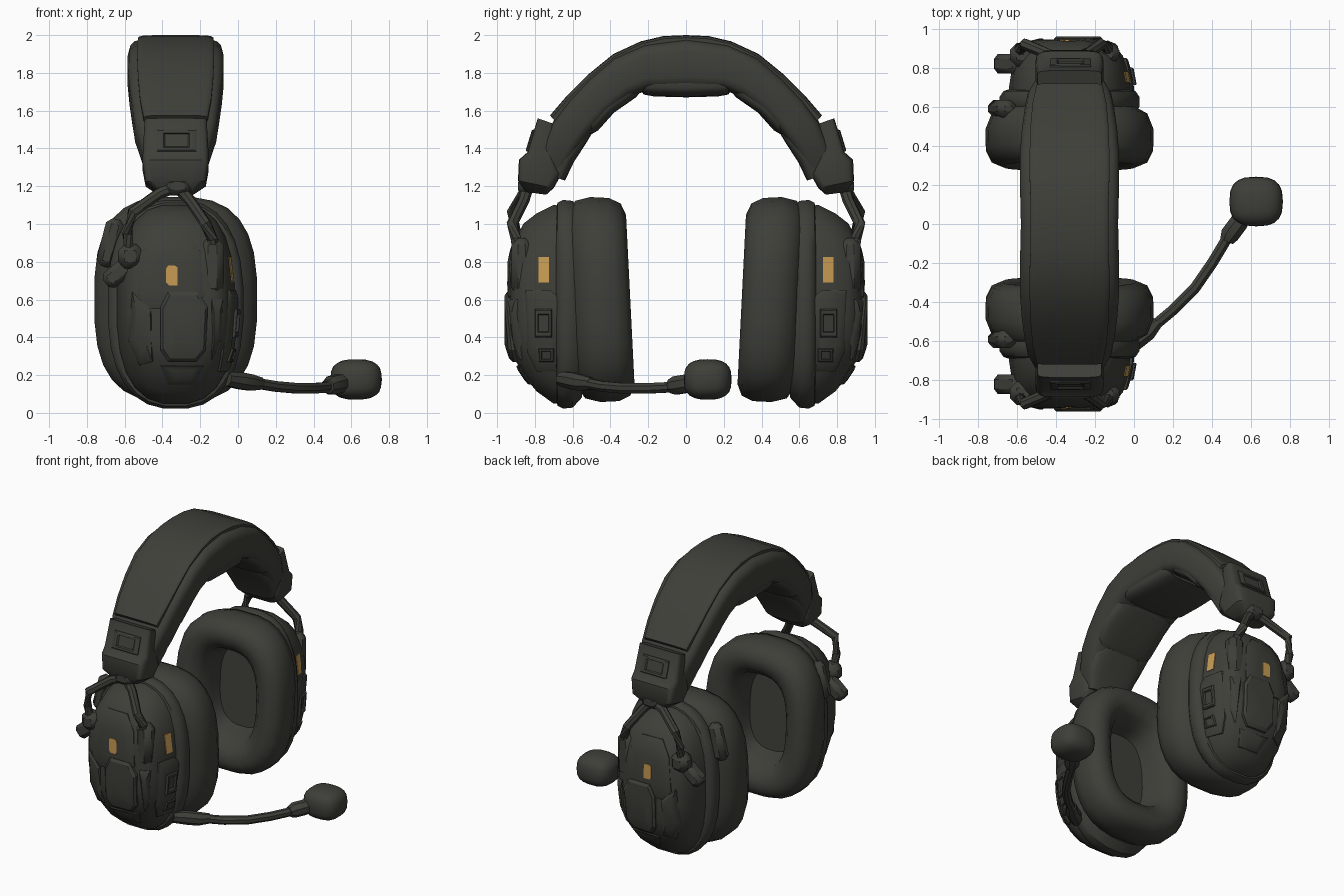
import bpy, bmesh, math
from mathutils import Vector
from mathutils.bvhtree import BVHTree

if "Cube" in bpy.data.objects:
    bpy.data.objects.remove(bpy.data.objects["Cube"], do_unlink=True)

CX = -0.33  # centre of band and cups in x


def material(name, rgb):
    m = bpy.data.materials.new(name)
    m.use_nodes = True
    m.diffuse_color = (*rgb, 1)
    bsdf = next(n for n in m.node_tree.nodes if n.type == 'BSDF_PRINCIPLED')
    bsdf.inputs["Base Color"].default_value = (*rgb, 1)
    bsdf.inputs["Roughness"].default_value = 0.7
    return m


DARK = material("dark olive grey", (0.049, 0.049, 0.041))
AMBER = material("amber", (0.56, 0.32, 0.085))


def finish(name, bm, mat=DARK, mirror=True, angle=40):
    bmesh.ops.recalc_face_normals(bm, faces=bm.faces)
    mesh = bpy.data.meshes.new(name)
    bm.to_mesh(mesh)
    bm.free()
    mesh.materials.append(mat)
    ob = bpy.data.objects.new(name, mesh)
    bpy.context.collection.objects.link(ob)
    bpy.ops.object.select_all(action='DESELECT')
    ob.select_set(True)
    bpy.context.view_layer.objects.active = ob
    bpy.ops.object.shade_smooth_by_angle(angle=math.radians(angle))
    if mirror:
        mod = ob.modifiers.new("other_side", 'MIRROR')
        mod.use_axis = (False, True, False)
    return ob


def skin(name, rings, caps=(True, True), **kw):
    """Bridge a list of equal rings of points."""
    bm = bmesh.new()
    rows = [[bm.verts.new(p) for p in r] for r in rings]
    n = len(rows[0])
    for a, b in zip(rows, rows[1:]):
        for i in range(n):
            bm.faces.new((a[i], a[(i + 1) % n], b[(i + 1) % n], b[i]))
    for row, cap in zip((rows[0], rows[-1]), caps):
        if cap:
            bm.faces.new(row)
    return finish(name, bm, **kw)


def oval(hx, hy, power, n):
    """Superellipse outline."""
    out = []
    for i in range(n):
        t = math.tau * (i + 0.5) / n
        c, s = math.cos(t), math.sin(t)
        out.append((math.copysign(hx * abs(c) ** (2 / power), c),
                    math.copysign(hy * abs(s) ** (2 / power), s)))
    return out


def cup(name, sections, power=2.6, tilt=0.0, n=28, angle=40):
    """Sections are (y, centre z, half width, half height)."""
    rings = [[(CX + u, y + tilt * (0.6 - cz - v), cz + v) for u, v in oval(hx, hz, power, n)]
             for y, cz, hx, hz in sections]
    return skin(name, rings, angle=angle)


def sweep(name, stations, caps=(True, True), power=5, n=20):
    """Stations are (outer y, outer z, inner y, inner z, half width), y towards the front."""
    rings = []
    for yo, zo, yi, zi, hw in stations:
        o, i = Vector((CX, -yo, zo)), Vector((CX, -yi, zi))
        mid, half = (o + i) / 2, (o - i) / 2
        rings.append([mid + half * v + Vector((u, 0, 0)) for u, v in oval(hw, 1, power, n)])
    return skin(name, rings, caps)


def tube(name, path, radii, n=8, **kw):
    pts = [Vector(p) for p in path]
    rings = []
    for k, p in enumerate(pts):
        d = pts[min(k + 1, len(pts) - 1)] - pts[max(k - 1, 0)]
        q = d.to_track_quat('Z', 'Y')
        rings.append([p + q @ Vector((u * radii[k], v * radii[k], 0)) for u, v in oval(1, 1, 2, n)])
    return skin(name, rings, **kw)


def panel(name, target, outline, out, side=False, dent=False, mat=DARK):
    """Raised plate laid on a surface; outline is (x, z), or (y, z) on the side."""
    tree = BVHTree.FromPolygons([v.co for v in target.data.vertices],
                                [p.vertices for p in target.data.polygons])
    ca = sum(p[0] for p in outline) / len(outline)
    cz = sum(p[1] for p in outline) / len(outline)

    def place(a, z, lift):
        if side:
            hit = tree.ray_cast(Vector((2, a, z)), Vector((-1, 0, 0)))[0]
            return Vector(((hit.x if hit else -0.1) + lift, a, z))
        hit = tree.ray_cast(Vector((a, -2, z)), Vector((0, 1, 0)))[0]
        return Vector((a, (hit.y if hit else -0.75) - lift, z))

    layers = [(1, -0.02), (1, out * 0.6), (0.9, out)]
    if mat is AMBER:
        layers = [(1, -0.003), (1, out)]
    elif dent:
        layers += [(0.66, out), (0.58, 0.003)]
    else:
        layers.append((0.5, out))
    rings = [[place(ca + (a - ca) * s, cz + (z - cz) * s, lift) for a, z in outline]
             for s, lift in layers]
    return skin(name, rings, mat=mat, angle=30)


def rect(a0, a1, z0, z1):
    return [(a0, z0), (a1, z0), (a1, z1), (a0, z1)]


def block(name, loc, size, rot=0.0, bevel=0.02):
    bm = bmesh.new()
    bmesh.ops.create_cube(bm, size=1)
    bmesh.ops.scale(bm, vec=size, verts=bm.verts)
    bmesh.ops.bevel(bm, geom=bm.edges[:], offset=bevel, segments=1, affect='EDGES')
    for v in bm.verts:
        x, y, z = v.co
        v.co = Vector((x * math.cos(rot) - z * math.sin(rot), y,
                       x * math.sin(rot) + z * math.cos(rot))) + Vector(loc)
    return finish(name, bm)


# Ear cushions with a deep opening facing inwards
cup("ear_cushion", [(-.55, .6, .33, .45), (-.59, .6, .345, .48), (-.56, .6, .40, .525),
                    (-.48, .6, .432, .545), (-.38, .6, .43, .54), (-.32, .6, .40, .51),
                    (-.295, .6, .34, .45), (-.31, .6, .275, .385), (-.36, .6, .225, .33),
                    (-.46, .6, .20, .30), (-.53, .6, .185, .28)], power=2.8, tilt=0.05, angle=60)

# Hard shells and the rim that holds the cushion
cup("shell_rim", [(-.55, .58, .33, .50), (-.60, .575, .36, .55), (-.65, .575, .36, .555),
                  (-.68, .575, .34, .54), (-.69, .575, .31, .50)], power=2.5)
shell = cup("ear_shell", [(-.60, .57, .32, .52), (-.70, .575, .312, .53), (-.79, .585, .297, .475),
                          (-.86, .60, .275, .405), (-.905, .60, .24, .32),
                          (-.93, .58, .18, .23), (-.93, .58, .09, .11)], n=24)

# Raised plates on the outer face of each shell
crown = panel("crown_plate", shell, [(-.53, .62), (-.50, .86), (-.43, .96), (-.27, .96),
                                     (-.20, .86), (-.18, .62), (-.24, .55), (-.46, .55)], .014)
panel("centre_plate", shell, [(-.41, .33), (-.37, .27), (-.22, .27), (-.17, .33),
                              (-.16, .56), (-.21, .64), (-.37, .64), (-.41, .56)], .03)
panel("chin_plate", shell, [(-.37, .15), (-.22, .15), (-.18, .25), (-.41, .25)], .015)
panel("left_cheek_plate", shell, [(-.58, .38), (-.52, .25), (-.45, .27), (-.46, .54),
                                  (-.56, .64)], .018)
panel("right_cheek_plate", shell, [(-.14, .28), (-.09, .38), (-.08, .60), (-.14, .60)], .016)
panel("face_light", crown, [(-.38, .69), (-.365, .675), (-.32, .675), (-.32, .77),
                            (-.335, .78), (-.37, .78), (-.38, .765)], .003, mat=AMBER)

# Side plate with control buttons and a light
side = panel("side_plate", shell, [(-.84, .32), (-.79, .22), (-.68, .22), (-.66, .60),
                                   (-.72, .65), (-.85, .65)], .02, side=True)
panel("side_button", side, rect(-.80, -.71, .40, .55), .016, side=True, dent=True)
panel("side_switch", side, rect(-.78, -.70, .27, .34), .012, side=True, dent=True)
panel("side_light", shell, rect(-.78, -.725, .69, .825), .005, side=True, mat=AMBER)

# Headband: body, outer cover and inner pads
sweep("headband", [(0, 1.985, 0, 1.71, .25), (.22, 1.955, .20, 1.71, .255),
                   (.38, 1.885, .30, 1.67, .255), (.51, 1.775, .42, 1.575, .245),
                   (.62, 1.66, .51, 1.475, .23), (.70, 1.55, .575, 1.39, .215),
                   (.76, 1.42, .63, 1.30, .18), (.79, 1.32, .655, 1.24, .15)], caps=(False, True))
sweep("band_cover", [(0, 2.0, 0, 1.95, .20), (.12, 1.995, .11, 1.94, .20),
                     (.24, 1.967, .22, 1.92, .205), (.385, 1.90, .35, 1.85, .205),
                     (.52, 1.79, .48, 1.74, .20), (.63, 1.68, .59, 1.63, .19),
                     (.72, 1.575, .68, 1.53, .17)], caps=(False, True))
sweep("centre_pad", [(0, 1.82, 0, 1.67, .24), (.17, 1.82, .17, 1.675, .24),
                     (.23, 1.82, .225, 1.685, .225), (.26, 1.82, .245, 1.72, .18)],
      caps=(False, True), power=3.5)
sweep("side_pad", [(.30, 1.78, .24, 1.70, .18), (.34, 1.76, .265, 1.67, .23),
                   (.46, 1.66, .38, 1.59, .235), (.54, 1.57, .465, 1.495, .22),
                   (.57, 1.52, .50, 1.475, .18)], power=3.5)
sweep("end_pad", [(.58, 1.54, .50, 1.475, .16), (.62, 1.50, .53, 1.425, .20),
                  (.69, 1.38, .595, 1.325, .185), (.73, 1.26, .64, 1.23, .15)], power=3.5)

# Sliders at both ends of the band
slider = sweep("slider", [(.785, 1.56, .70, 1.53, .165), (.84, 1.38, .69, 1.34, .175),
                          (.885, 1.34, .66, 1.26, .175), (.89, 1.23, .70, 1.19, .16),
                          (.85, 1.17, .74, 1.155, .10)], power=6)
panel("slider_window", slider, rect(-.43, -.22, 1.385, 1.50), .012, dent=True)
block("yoke_pivot", (-.32, -.85, 1.20), (.14, .08, .10), bevel=.03)

# Yoke wires down to the shells, with their mounts
tube("yoke_wire_left", [(-.32, -.84, 1.20), (-.42, -.86, 1.16), (-.56, -.92, 1.06),
                        (-.585, -.90, .95), (-.575, -.88, .84)], [.035, .03, .03, .028, .03])
tube("yoke_wire_right", [(-.32, -.84, 1.20), (-.25, -.86, 1.12), (-.17, -.92, 1.00),
                         (-.135, -.90, .92), (-.13, -.88, .80)], [.035, .03, .03, .03, .03])
block("left_mount", (-.57, -.865, .83), (.13, .12, .13), bevel=.035)
block("left_fin", (-.635, -.82, .74), (.17, .10, .10), rot=.7, bevel=.025)
block("right_mount", (-.135, -.87, .775), (.12, .11, .30), bevel=.035)
block("rim_lug", (-.675, -.59, .90), (.10, .09, .26), rot=-.25, bevel=.03)

# Microphone on the front cup only
tube("boom_socket", [(-.06, -.66, .18), (.01, -.60, .17), (.07, -.555, .16), (.12, -.50, .155)],
     [.04, .048, .046, .034], mirror=False)
tube("boom", [(.08, -.54, .16), (.2, -.44, .14), (.31, -.33, .13), (.40, -.2, .13),
              (.46, -.1, .135), (.50, -.03, .145)], [.03] * 6, mirror=False)
tube("boom_collar", [(.475, -.085, .14), (.49, -.055, .145), (.535, .005, .155), (.56, .04, .165)],
     [.038, .052, .052, .045], mirror=False)
bm = bmesh.new()
for v in bmesh.ops.create_icosphere(bm, subdivisions=3, radius=1)["verts"]:
    # squarish foam ball
    d = [math.copysign(abs(c) ** 0.72, c) for c in v.co]
    v.co = Vector((.625 + d[0] * .137, .115 + d[1] * .127, .177 + d[2] * .107))
finish("microphone_foam", bm, mirror=False, angle=60)
